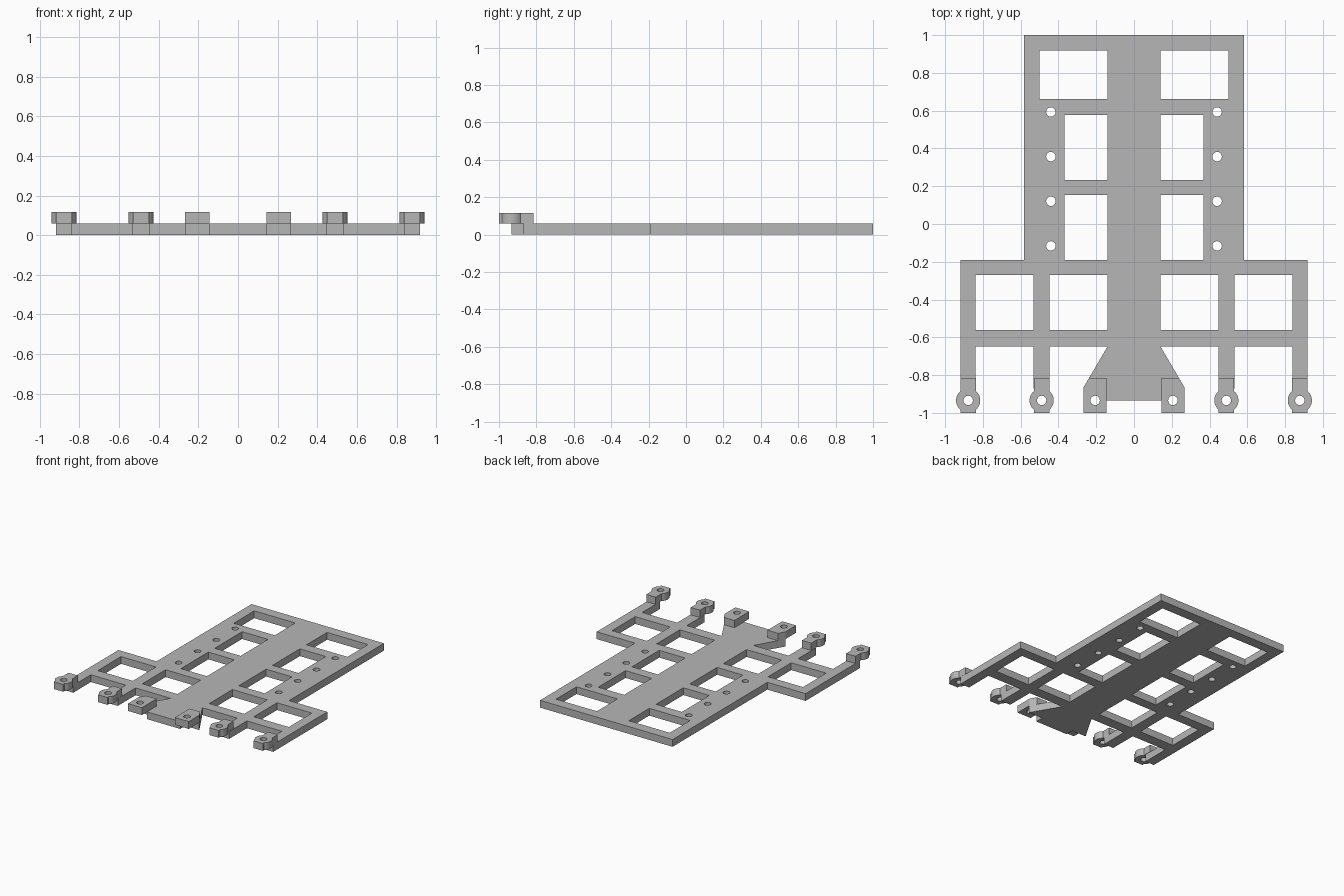
import bpy, bmesh
from math import sin, cos, asin, pi

cube = bpy.data.objects.get("Cube")
if cube:
    bpy.data.objects.remove(cube, do_unlink=True)

T = 0.058          # thickness of one layer
HOLE = 0.025       # screw hole radius
EYE_Y = -0.934     # centre line of the mounting eyes

grey = bpy.data.materials.new("plain grey")
grey.use_nodes = True
grey.diffuse_color = (0.47, 0.47, 0.47, 1)
grey.node_tree.nodes["Principled BSDF"].inputs["Base Color"].default_value = grey.diffuse_color


def arc(x, y, r, a0, a1, n):
    return [(x + r * cos(a0 + (a1 - a0) * i / n), y + r * sin(a0 + (a1 - a0) * i / n))
            for i in range(n + 1)]


def circle(x, y, r=HOLE, n=24):
    return arc(x, y, r, 0, 2 * pi, n)[:-1]


def rect(x0, x1, y0, y1):
    return [(x0, y0), (x1, y0), (x1, y1), (x0, y1)]


def flip(loop):
    return [(-x, y) for x, y in reversed(loop)]


def plate(name, loops, z):
    """Extrude an outline with holes into a layer whose underside is at z."""
    curve = bpy.data.curves.new(name, "CURVE")
    curve.dimensions = "2D"
    curve.fill_mode = "BOTH"
    curve.extrude = T / 2
    for loop in loops:
        s = curve.splines.new("POLY")
        s.points.add(len(loop) - 1)
        for p, (x, y) in zip(s.points, loop):
            p.co = (x, y, 0, 1)
        s.use_cyclic_u = True
    tmp = bpy.data.objects.new(name + " outline", curve)
    bpy.context.collection.objects.link(tmp)
    mesh = bpy.data.meshes.new_from_object(
        tmp.evaluated_get(bpy.context.evaluated_depsgraph_get()))
    bpy.data.objects.remove(tmp, do_unlink=True)
    bm = bmesh.new()
    bm.from_mesh(mesh)
    bmesh.ops.remove_doubles(bm, verts=bm.verts, dist=0.0001)
    bmesh.ops.recalc_face_normals(bm, faces=bm.faces)
    bmesh.ops.translate(bm, verts=bm.verts, vec=(0, 0, z + T / 2))
    bm.to_mesh(mesh)
    bm.free()
    mesh.materials.clear()
    mesh.materials.append(grey)
    ob = bpy.data.objects.new(name, mesh)
    bpy.context.collection.objects.link(ob)
    bpy.ops.object.select_all(action="DESELECT")
    ob.select_set(True)
    bpy.context.view_layer.objects.active = ob
    bpy.ops.object.shade_smooth_by_angle(angle=pi / 6)


# Base frame: right half of the outline, from back centre to front centre
half = [(0.582, 1), (0.582, -0.19), (0.918, -0.19),
        (0.918, -0.87), (0.839, -0.87), (0.839, -0.648),
        (0.532, -0.648), (0.532, -0.87), (0.447, -0.87), (0.447, -0.648),
        (0.14, -0.648), (0.267, -0.865), (0.267, -0.87), (0.145, -0.87),
        (0.145, EYE_Y)]
windows = [rect(0.14, 0.5, 0.661, 0.918),
           rect(0.14, 0.368, 0.233, 0.577),
           rect(0.14, 0.368, -0.19, 0.153),
           rect(0.14, 0.447, -0.561, -0.27),
           rect(0.532, 0.839, -0.561, -0.27)]
screw_holes = [circle(0.44, 0.593 - 0.2363 * i) for i in range(4)]
cuts = windows + screw_holes
plate("base_frame", [half + flip(half)] + cuts + [flip(c) for c in cuts], 0)


# Raised round eyes on the arm ends
def eye(cx, w=0.041, r=0.064):
    a = pi / 2 - asin(w / r)
    right = [(w, -1)] + arc(0, EYE_Y, r, -a, a, 12) + [(w, -0.815)]
    return [(cx + x, y) for x, y in right + flip(right)]


# Raised corner lugs beside the centre spine
lug = [(0.145, -1), (0.267, -1), (0.267, -0.865), (0.238, -0.815), (0.145, -0.815)]

for side, s in (("left", 1), ("right", -1)):
    for part, x in (("outer_eye", 0.878), ("inner_eye", 0.489)):
        plate(f"{side}_{part}", [eye(s * x), circle(s * x, EYE_Y)], T)
    plate(f"{side}_centre_lug",
          [lug if s > 0 else flip(lug), circle(s * 0.206, EYE_Y)], T)
